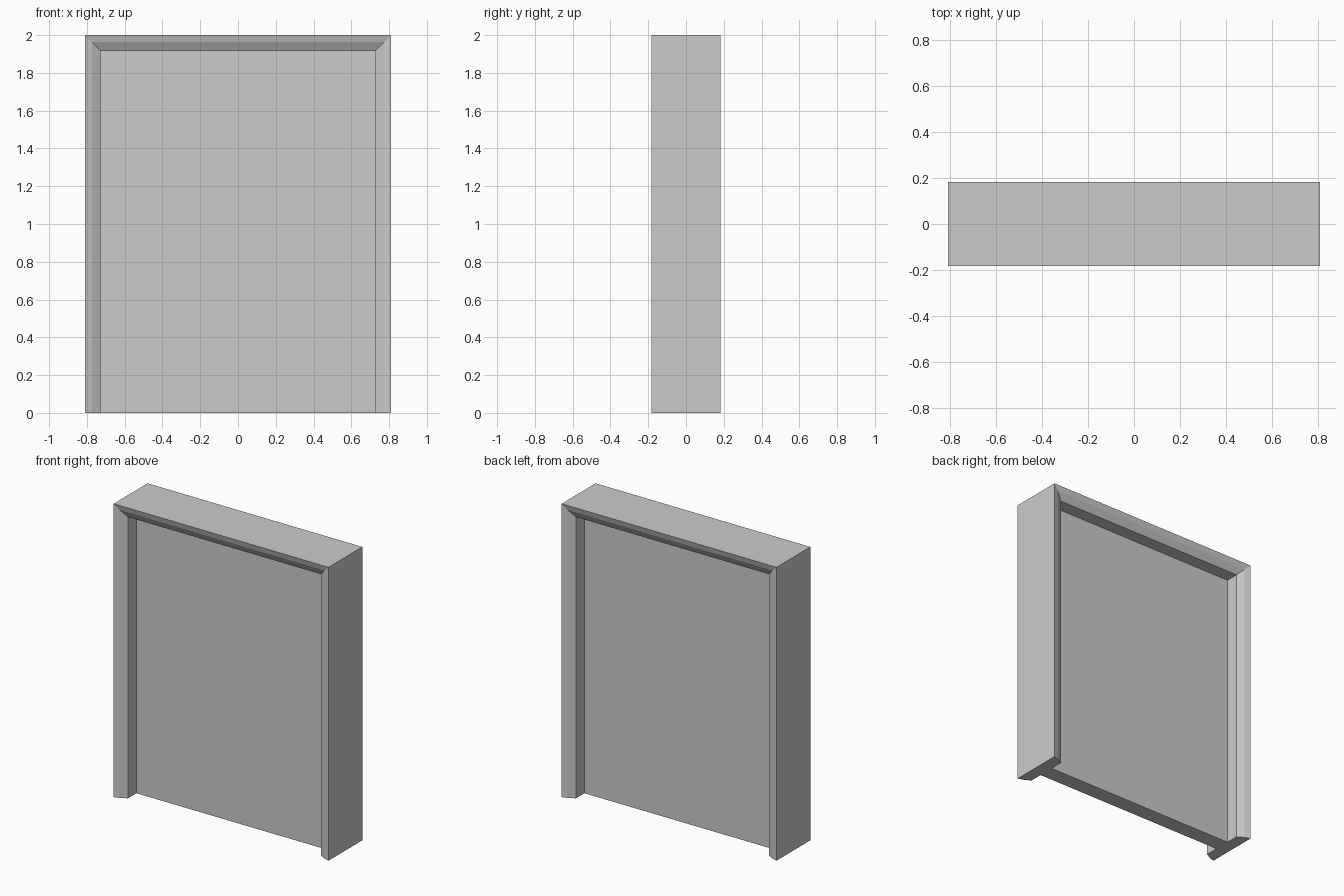
import bpy, bmesh

if "Cube" in bpy.data.objects:
    bpy.data.objects.remove(bpy.data.objects["Cube"])

W, H, D = 0.81, 2.0, 0.182      # half width, height, half depth
INSET = 0.083                   # frame border width
PANEL_D = 0.055                 # half thickness of the panel

# Moulding section: (distance inward from outer edge, y)
half = [(0.0, -D), (0.037, -D + 0.011), (INSET, -D + 0.037)]
section = half + [(i, -y) for i, y in reversed(half)]


def finish(bm, name):
    bmesh.ops.recalc_face_normals(bm, faces=bm.faces[:])
    mesh = bpy.data.meshes.new(name)
    bm.to_mesh(mesh)
    bm.free()
    obj = bpy.data.objects.new(name, mesh)
    bpy.context.collection.objects.link(obj)
    return obj


# Door frame: section swept up, across and down with mitred corners
bm = bmesh.new()
stations = [(-1, False), (-1, True), (1, True), (1, False)]
rings = [[bm.verts.new((side * (W - i), y, H - i if top else 0.0))
          for i, y in section] for side, top in stations]
n = len(section)
for a, b in zip(rings, rings[1:]):
    for k in range(n):
        j = (k + 1) % n
        bm.faces.new((a[k], a[j], b[j], b[k]))
bm.faces.new(rings[0])
bm.faces.new(rings[-1])
finish(bm, "door_frame")

# Recessed flat panel filling the opening
bm = bmesh.new()
bmesh.ops.create_cube(bm, size=1.0)
for v in bm.verts:
    v.co.x *= 2 * (W - INSET)
    v.co.y *= 2 * PANEL_D
    v.co.z = (v.co.z + 0.5) * (H - INSET)
finish(bm, "door_panel")
